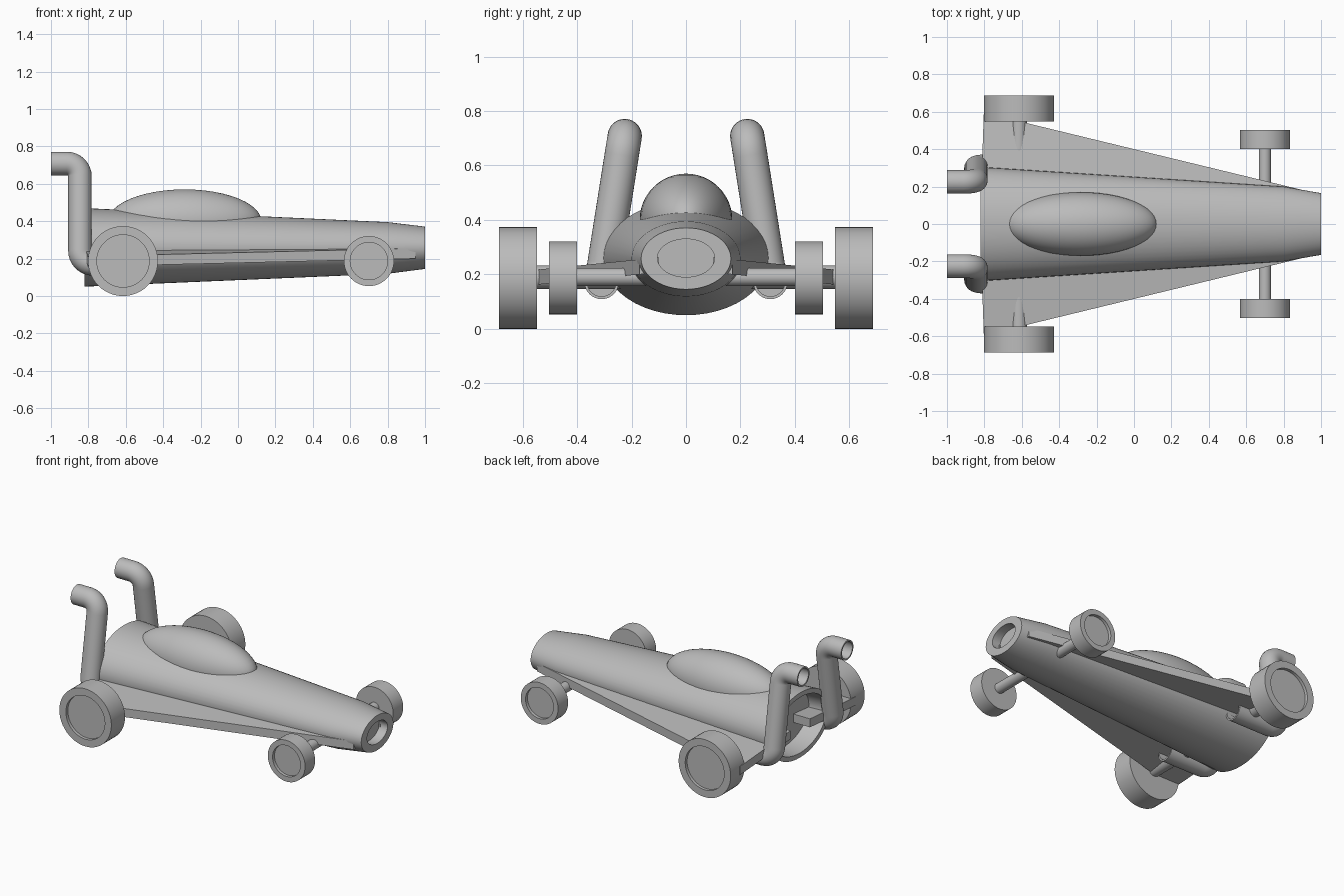
import bpy, bmesh, math
from mathutils import Vector

cube = bpy.data.objects.get("Cube")
if cube:
    bpy.data.objects.remove(cube, do_unlink=True)

grey = bpy.data.materials.new("plain grey")
grey.use_nodes = True
grey.diffuse_color = (0.5, 0.5, 0.5, 1)
grey.node_tree.nodes["Principled BSDF"].inputs["Base Color"].default_value = (0.5, 0.5, 0.5, 1)


def finish(name, bm, smooth=True):
    """Turn a bmesh into a named, shaded object."""
    bmesh.ops.recalc_face_normals(bm, faces=bm.faces)
    mesh = bpy.data.meshes.new(name)
    bm.to_mesh(mesh)
    bm.free()
    mesh.materials.append(grey)
    ob = bpy.data.objects.new(name, mesh)
    bpy.context.collection.objects.link(ob)
    if smooth:
        shade(ob)
    return ob


def shade(ob):
    bpy.ops.object.select_all(action="DESELECT")
    ob.select_set(True)
    bpy.context.view_layer.objects.active = ob
    bpy.ops.object.shade_smooth_by_angle(angle=math.radians(35))


def loft(name, rings):
    """Skin a list of closed point rings and cap both ends."""
    bm = bmesh.new()
    loops = [[bm.verts.new(p) for p in ring] for ring in rings]
    for a, b in zip(loops, loops[1:]):
        for i in range(len(a)):
            j = (i + 1) % len(a)
            bm.faces.new((a[i], a[j], b[j], b[i]))
    bm.faces.new(loops[0])
    bm.faces.new(loops[-1])
    return finish(name, bm)


def ring_x(x, cz, ry, rz, n=48):
    angles = [math.tau * i / n for i in range(n)]
    return [(x, ry * math.cos(a), cz + rz * math.sin(a)) for a in angles]


def ring_y(x, y, z, r, n=48):
    angles = [math.tau * i / n for i in range(n)]
    return [(x + r * math.cos(a), y, z + r * math.sin(a)) for a in angles]


# Fuselage: recessed tail, long taper, pinched and recessed nose
body = [(-0.70, 0.26, 0.26, 0.175), (-0.82, 0.26, 0.27, 0.18),
        (-0.82, 0.26, 0.305, 0.21), (0.8, 0.257, 0.2, 0.138),
        (1.0, 0.258, 0.165, 0.113), (1.0, 0.26, 0.105, 0.07),
        (0.94, 0.26, 0.105, 0.07)]
loft("body", [ring_x(*s) for s in body])

# Canopy bubble
bm = bmesh.new()
bmesh.ops.create_uvsphere(bm, u_segments=48, v_segments=24, radius=1)
bmesh.ops.scale(bm, vec=(0.41, 0.17, 0.17), verts=bm.verts)
bmesh.ops.translate(bm, vec=(-0.285, 0, 0.4), verts=bm.verts)
finish("canopy", bm)


def wheel(name, x, y_in, y_out, r, r_hub, side):
    """Disc wheel with a shallow recess on its outer face."""
    steps = [(y_in, r), (y_out, r), (y_out, r_hub), (y_out - 0.02, r_hub)]
    loft(name, [ring_y(x, side * y, 0.187, rad) for y, rad in steps])


def fillet(points, radius, steps=8):
    """Round the inner corners of a path."""
    path = [points[0]]
    for a, b, c in zip(points, points[1:], points[2:]):
        p = b + (a - b).normalized() * radius
        q = b + (c - b).normalized() * radius
        centre = p + q - b
        for i in range(steps + 1):
            t = i / steps * math.pi / 2
            path.append(centre + (p - centre) * math.cos(t) + (q - centre) * math.sin(t))
    return path + [points[-1]]


def exhaust(name, side):
    """Hollow pipe: forward under the body, up, then backward."""
    corners = [Vector(p) for p in ((-0.5, side * 0.31, 0.172), (-0.845, side * 0.31, 0.172),
                                   (-0.845, side * 0.225, 0.708), (-1, side * 0.225, 0.708))]
    path = fillet(corners, 0.07)
    rings = []
    for i, p in enumerate(path):
        d = (path[min(i + 1, len(path) - 1)] - path[max(i - 1, 0)]).normalized()
        u = d.cross(Vector((0, 1, 0))).normalized()
        v = d.cross(u)
        rings.append((p, d, u, v))

    def circle(frame, r, push=0.0):
        p, d, u, v = frame
        return [p + d * push + r * (u * math.cos(a) + v * math.sin(a))
                for a in (math.tau * k / 32 for k in range(32))]

    # Bore sunk into both ends
    outer = [circle(f, 0.063) for f in rings]
    start = [circle(rings[0], 0.053, 0.15), circle(rings[0], 0.053)]
    end = [circle(rings[-1], 0.053), circle(rings[-1], 0.053, -0.08)]
    loft(name, start + outer + end)


def wing(name, side):
    """Thin triangular side plate that droops outward."""
    outline = [(-0.82, 0.1), (-0.803, 0.595), (0.95, 0.17), (0.95, 0.1)]
    rings = [[(x, side * y, 0.272 - 0.1 * y - drop) for x, y in outline] for drop in (0, 0.055)]
    loft(name, rings)


for label, side in (("left", 1), ("right", -1)):
    wheel("rear_wheel_" + label, -0.615, 0.547, 0.687, 0.187, 0.14, side)
    wheel("front_wheel_" + label, 0.7, 0.4, 0.503, 0.134, 0.1, side)
    exhaust("exhaust_pipe_" + label, side)
    wing("side_wing_" + label, side)

# Axles
for name, x, half, r in (("rear_axle", -0.615, 0.56, 0.043), ("front_axle", 0.7, 0.41, 0.033)):
    loft(name, [ring_y(x, y, 0.19, r, 32) for y in (-half, half)])
